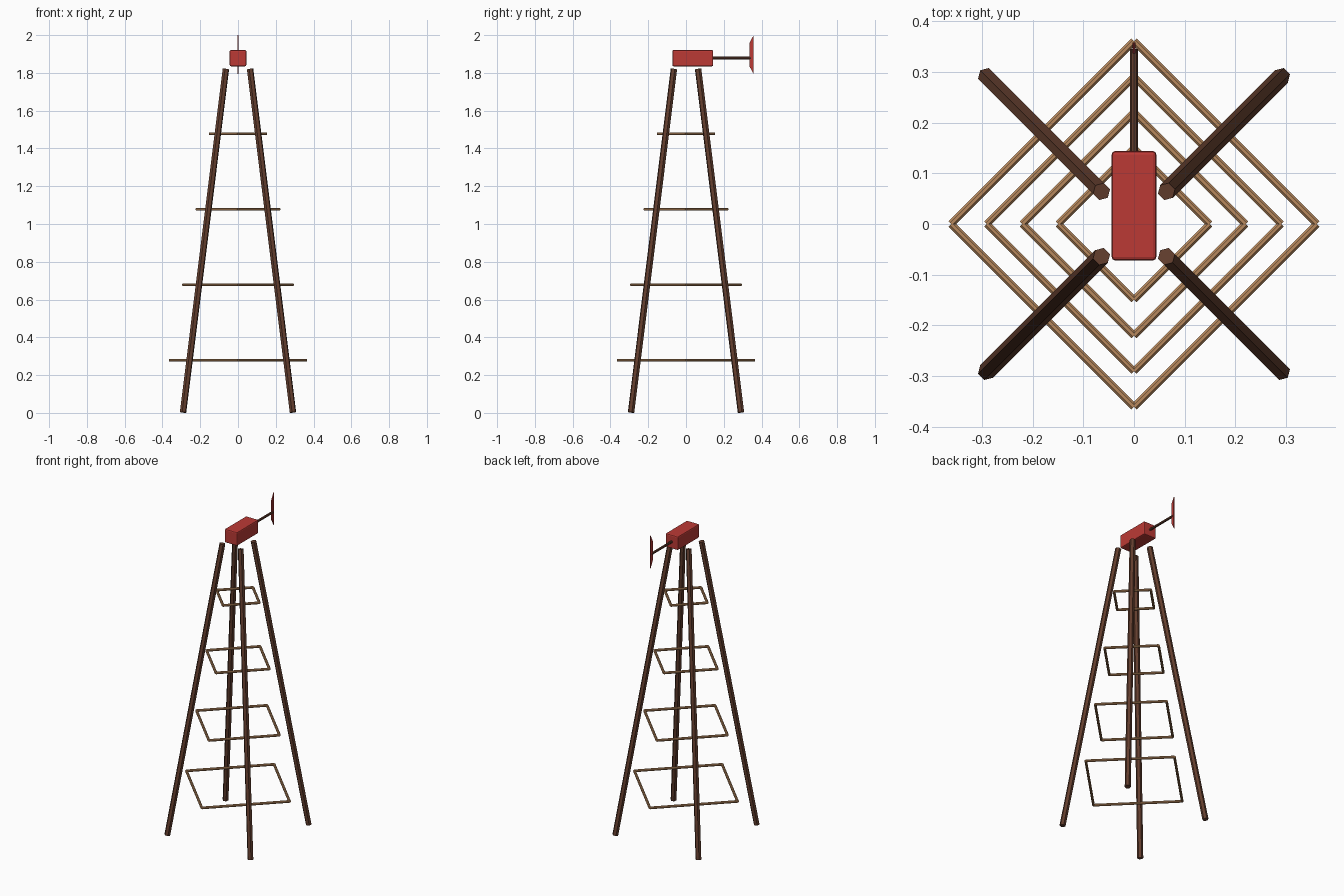
import bpy
import bmesh
from math import radians
from mathutils import Vector, Matrix

cube = bpy.data.objects.get("Cube")
if cube:
    bpy.data.objects.remove(cube, do_unlink=True)


def material(name, rgb):
    mat = bpy.data.materials.new(name)
    mat.use_nodes = True
    mat.diffuse_color = (*rgb, 1)
    mat.node_tree.nodes["Principled BSDF"].inputs["Base Color"].default_value = (*rgb, 1)
    return mat


dark_wood = material("dark wood", (0.125, 0.048, 0.027))
light_wood = material("light wood", (0.48, 0.25, 0.11))
red_paint = material("red paint", (0.50, 0.042, 0.036))


def finish(name, bm, mat):
    bmesh.ops.recalc_face_normals(bm, faces=bm.faces)
    mesh = bpy.data.meshes.new(name)
    bm.to_mesh(mesh)
    bm.free()
    mesh.materials.append(mat)
    obj = bpy.data.objects.new(name, mesh)
    bpy.context.collection.objects.link(obj)
    return obj


def pole(name, start, end, radius, sides, mat, spin=0):
    """Flat-sided bar running between two points."""
    start, end = Vector(start), Vector(end)
    axis = end - start
    place = (Matrix.Translation((start + end) / 2)
             @ Vector((0, 0, 1)).rotation_difference(axis).to_matrix().to_4x4()
             @ Matrix.Rotation(spin, 4, "Z"))
    bm = bmesh.new()
    bmesh.ops.create_cone(bm, cap_ends=True, segments=sides, radius1=radius,
                          radius2=radius, depth=axis.length, matrix=place)
    return finish(name, bm, mat)


# Four splayed legs, each with a ridge facing outward
for side, sx in (("right", -1), ("left", 1)):
    for end, sy in (("front", -1), ("back", 1)):
        pole(f"{end}_{side}_leg", (sx * 0.291, sy * 0.291, 0.003),
             (sx * 0.064, sy * 0.064, 1.82), 0.0175, 6, dark_wood,
             radians(45))

# Diamond-shaped brace rings
for level in range(4):
    z = 0.278 + 0.4 * level
    reach = 0.361 - 0.0705 * level
    corners = [(reach, 0, z), (0, reach, z), (-reach, 0, z), (0, -reach, z)]
    for i in range(4):
        pole(f"brace_{level + 1}_{i + 1}", corners[i], corners[(i + 1) % 4],
             0.0078, 8, light_wood, radians(22.5))

# Gearbox housing with softened edges
bm = bmesh.new()
bmesh.ops.create_cube(bm, size=1, matrix=Matrix.Translation((0, 0.036, 1.878))
                      @ Matrix.Diagonal((0.088, 0.216, 0.086, 1)))
bmesh.ops.bevel(bm, geom=bm.edges[:], offset=0.007, segments=2,
                profile=0.5, affect="EDGES")
finish("gearbox", bm, red_paint)

# Tail boom and vane
pole("tail_boom", (0, 0.13, 1.879), (0, 0.345, 1.879), 0.0075, 8, dark_wood)

bm = bmesh.new()
outline = [(0.336, 1.835), (0.358, 1.793), (0.358, 2.0), (0.336, 1.958)]
face = bm.faces.new([bm.verts.new((-0.003, y, z)) for y, z in outline])
grown = bmesh.ops.extrude_face_region(bm, geom=[face])
bmesh.ops.translate(bm, vec=(0.006, 0, 0),
                    verts=[v for v in grown["geom"] if isinstance(v, bmesh.types.BMVert)])
finish("tail_vane", bm, red_paint)
